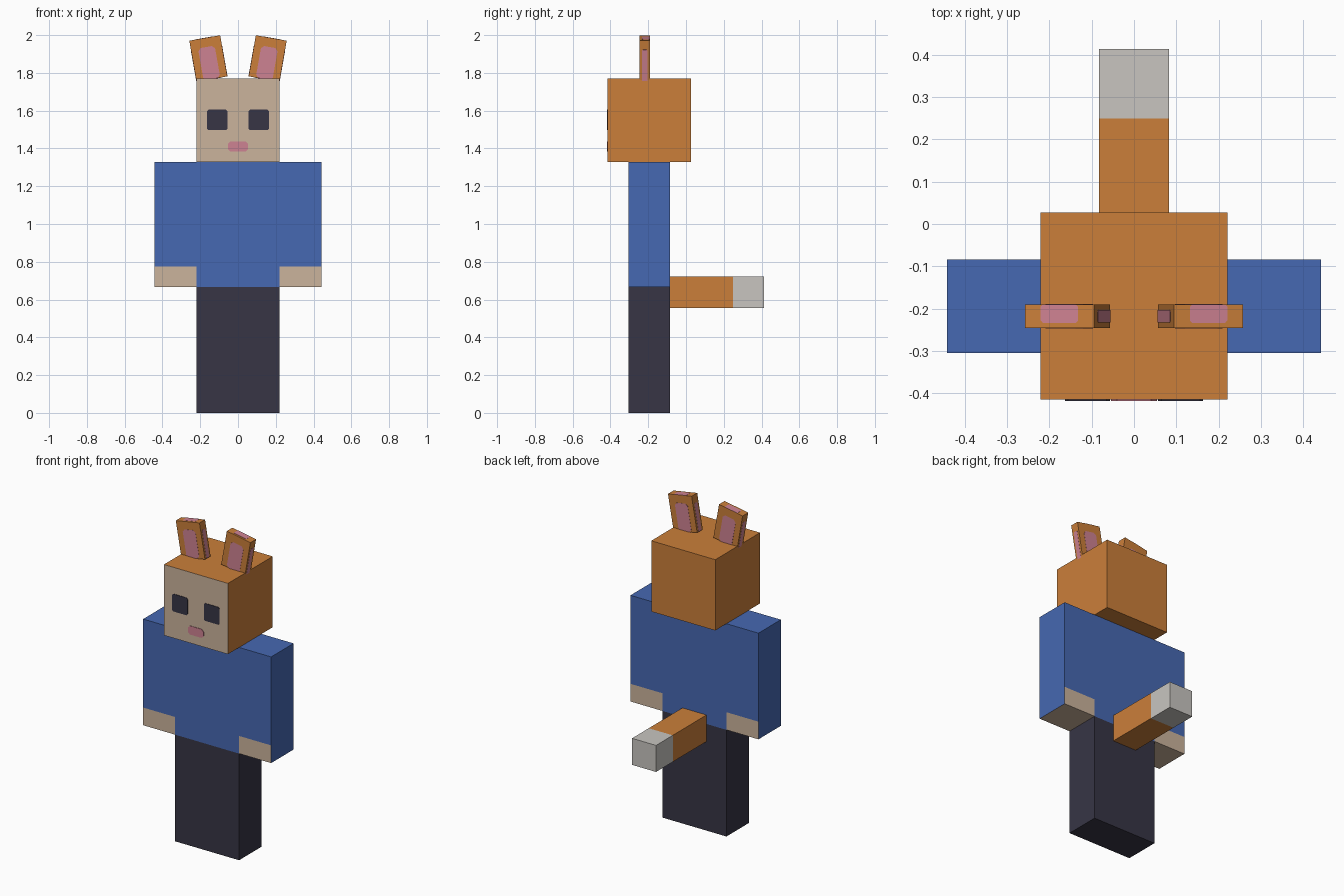
import bpy, bmesh, math
from mathutils import Matrix, Vector

if "Cube" in bpy.data.objects:
    bpy.data.objects.remove(bpy.data.objects["Cube"])


def material(name, r, g, b):
    lin = [((c / 255 + 0.055) / 1.055) ** 2.4 for c in (r, g, b)]
    m = bpy.data.materials.new(name)
    m.diffuse_color = (*lin, 1)
    m.use_nodes = True
    m.node_tree.nodes["Principled BSDF"].inputs["Base Color"].default_value = m.diffuse_color
    return m


ORANGE = material("orange fur", 203, 127, 58)
TAN = material("tan skin", 203, 179, 156)
BLUE = material("blue shirt", 70, 104, 178)
DARK = material("dark trousers", 55, 53, 69)
PINK = material("pink", 206, 130, 146)
GREY = material("pale grey tail", 200, 197, 192)

PX = 2 / 36.2          # one block unit
BODY_Y = -0.194        # depth centre of the body


def finish(name, bm, mats):
    bmesh.ops.recalc_face_normals(bm, faces=bm.faces)
    mesh = bpy.data.meshes.new(name)
    bm.to_mesh(mesh)
    bm.free()
    for m in mats:
        mesh.materials.append(m)
    ob = bpy.data.objects.new(name, mesh)
    bpy.context.collection.objects.link(ob)
    return ob


def box(name, centre, size, mats, rule=None, matrix=None):
    """Box; rule(normal) gives the material index of each face."""
    bm = bmesh.new()
    bmesh.ops.create_cube(bm, size=1, matrix=Matrix.Diagonal((*size, 1)))
    bm.normal_update()
    if rule:
        for f in bm.faces:
            f.material_index = rule(f.normal)
    bm.transform(matrix or Matrix.Translation(centre))
    return finish(name, bm, mats)


def add_plate(bm, origin, u, v, w, h, cut, depth=0.003):
    """Thin plate with clipped corners, facing u x v."""
    u, v = Vector(u), Vector(v)
    a, b = w / 2, h / 2
    pts = [(-a + cut, -b), (a - cut, -b), (a, -b + cut), (a, b - cut),
           (a - cut, b), (-a + cut, b), (-a, b - cut), (-a, -b + cut)]
    face = bm.faces.new([bm.verts.new(Vector(origin) + u * x + v * y) for x, y in pts])
    new = bmesh.ops.extrude_face_region(bm, geom=[face])["geom"]
    bmesh.ops.translate(bm, vec=u.cross(v) * depth,
                        verts=[g for g in new if isinstance(g, bmesh.types.BMVert)])


def face_plate(name, x, z, w, h, cut, mat):
    bm = bmesh.new()
    add_plate(bm, (x, BODY_Y - 4 * PX, z), (1, 0, 0), (0, 0, 1), w, h, cut)
    return finish(name, bm, [mat])


# Head with a tan front, and torso
box("head", (0, BODY_Y, 28.05 * PX), (8 * PX, 8 * PX, 8 * PX), [ORANGE, TAN],
    lambda n: 1 if n.y < -0.5 else 0)
box("torso", (0, BODY_Y, 18.05 * PX), (8 * PX, 4 * PX, 12 * PX), [BLUE])
face_plate("mouth", 0, 1.41, 0.108, 0.054, 0.014, PINK)

# Tail with a pale tip
tail_back, tip_front, tail_front = 0.414, 0.249, BODY_Y + 2 * PX
for name, y0, y1, mat in (("tail", tail_front, tip_front, ORANGE),
                          ("tail_tip", tip_front, tail_back, GREY)):
    box(name, (0, (y0 + y1) / 2, 0.639), (3 * PX, y1 - y0, 3 * PX), [mat])

# The pink patch on each ear side: (face normal, sideways axis, up axis)
EAR = Vector((3 * PX, PX, 4 * PX))
EAR_SIDES = [((0, -1, 0), (1, 0, 0), (0, 0, 1)), ((0, 1, 0), (-1, 0, 0), (0, 0, 1)),
             ((1, 0, 0), (0, 1, 0), (0, 0, 1)), ((-1, 0, 0), (0, -1, 0), (0, 0, 1)),
             ((0, 0, 1), (-1, 0, 0), (0, -1, 0)), ((0, 0, -1), (1, 0, 0), (0, -1, 0))]


def extent(axis):
    return sum(abs(a) * e for a, e in zip(axis, EAR))


for side, s in (("left", -1), ("right", 1)):
    # Legs, sleeves and hands; the sleeve colour runs down the outer hand side
    box(side + "_leg", (s * 2 * PX, BODY_Y, 6.025 * PX),
        (4 * PX, 4 * PX, 12.05 * PX), [DARK])
    box(side + "_sleeve", (s * 6 * PX, BODY_Y, 19.05 * PX),
        (4 * PX, 4 * PX, 10 * PX), [BLUE])
    box(side + "_hand", (s * 6 * PX, BODY_Y, 13.05 * PX),
        (4 * PX, 4 * PX, 2 * PX), [TAN, BLUE],
        lambda n: 1 if n.x * s > 0.5 else 0)
    face_plate(side + "_eye", s * 0.11, 1.551, 0.107, 0.109, 0.008, DARK)

    # Ear leaning outwards
    place = (Matrix.Translation((s * 0.157, -0.218, 1.876))
             @ Matrix.Rotation(s * math.radians(10), 4, 'Y'))
    box(side + "_ear", None, EAR, [ORANGE], matrix=place)
    bm = bmesh.new()
    for n, u, v in EAR_SIDES:
        w, h = extent(u), extent(v)
        origin = Vector(n) * extent(n) / 2 - Vector(v) * h * 0.11
        add_plate(bm, origin, u, v, w * 0.54, h * 0.78, min(w, h) * 0.09, 0.001)
    bm.transform(place)
    finish(side + "_ear_patches", bm, [PINK])
